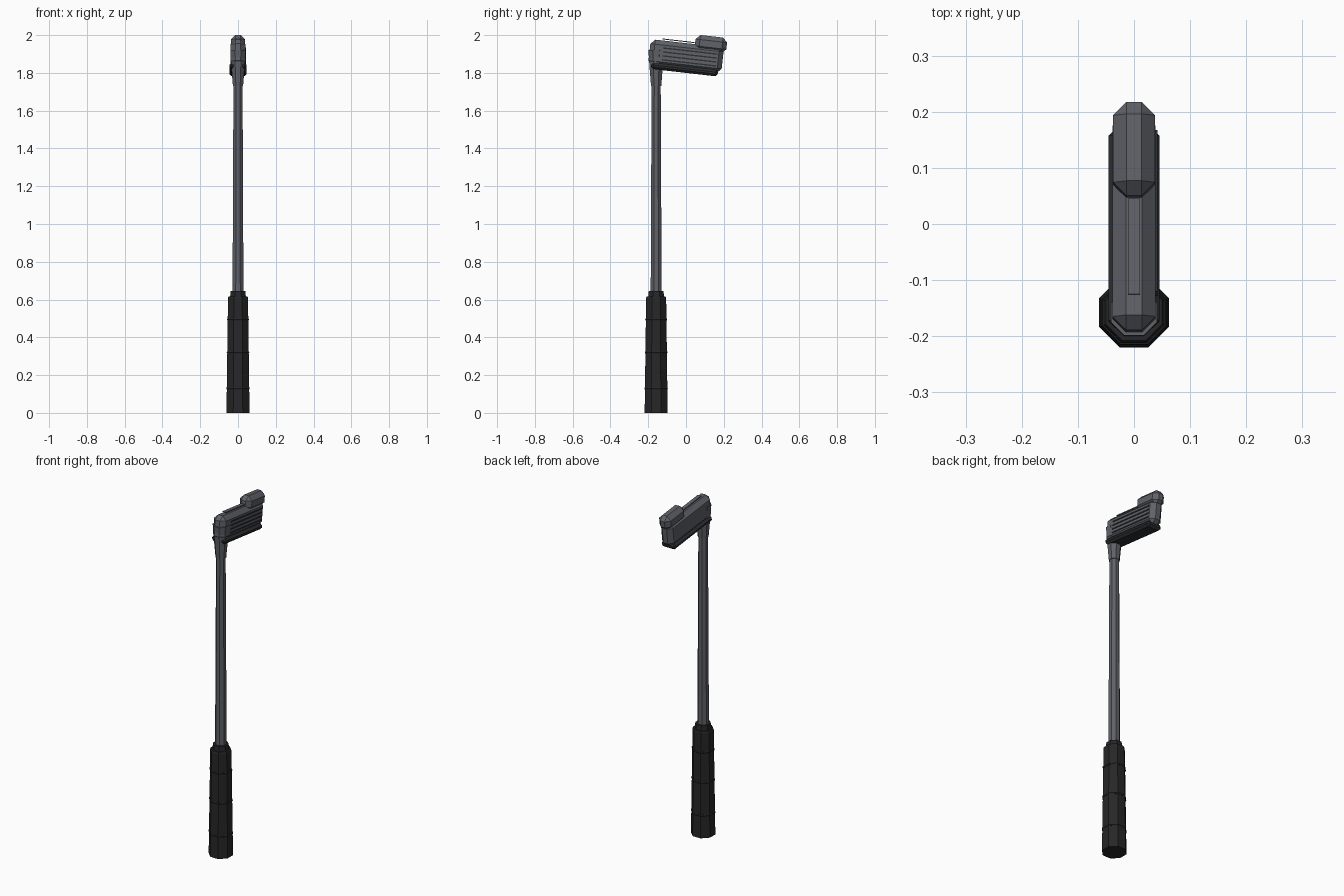
import bpy, bmesh, math
from mathutils import Matrix, Vector

if "Cube" in bpy.data.objects:
    bpy.data.objects.remove(bpy.data.objects["Cube"])

AXIS_Y = -0.158                 # shaft axis
TILT = math.radians(-6.5)       # head slopes down towards its toe


def material(name, rgb):
    m = bpy.data.materials.new(name)
    m.use_nodes = True
    m.diffuse_color = (*rgb, 1)
    m.node_tree.nodes["Principled BSDF"].inputs["Base Color"].default_value = (*rgb, 1)
    return m


steel = material("grey steel", (0.115, 0.122, 0.14))
rubber = material("black rubber", (0.02, 0.02, 0.02))
dark = material("dark metal", (0.028, 0.029, 0.033))


def finish(name, bm, mat):
    bmesh.ops.recalc_face_normals(bm, faces=bm.faces)
    mesh = bpy.data.meshes.new(name)
    bm.to_mesh(mesh)
    bm.free()
    mesh.materials.append(mat)
    ob = bpy.data.objects.new(name, mesh)
    bpy.context.collection.objects.link(ob)
    return ob


def octagon_turning(name, profile, mat):
    """Stack octagons of (half width, height) and cap both ends."""
    bm = bmesh.new()
    rings = []
    for half, z in profile:
        r = half / math.cos(math.pi / 8)
        rings.append([bm.verts.new((r * math.cos(a), AXIS_Y + r * math.sin(a), z))
                      for a in (math.pi * (i + 0.5) / 4 for i in range(8))])
    for low, high in zip(rings, rings[1:]):
        for i in range(8):
            j = (i + 1) % 8
            bm.faces.new((low[i], low[j], high[j], high[i]))
    bm.faces.new(rings[0])
    bm.faces.new(rings[-1])
    return finish(name, bm, mat)


def tilted_box(name, centre, size, mat, chamfer=0.0):
    """Box with chamfered edges, tilted with the head."""
    bm = bmesh.new()
    bmesh.ops.create_cube(bm, size=1)
    bmesh.ops.scale(bm, vec=size, verts=bm.verts)
    if chamfer:
        bmesh.ops.bevel(bm, geom=bm.edges[:], offset=chamfer, segments=1,
                        affect='EDGES', profile=0.5)
    bm.transform(Matrix.Translation(centre) @ Matrix.Rotation(TILT, 4, 'X'))
    return finish(name, bm, mat)


# Grip with raised bands and a collar
octagon_turning("grip", [(0.061, 0), (0.053, 0.61), (0.05, 0.616)], rubber)
octagon_turning("grip_collar", [(0.043, 0.6), (0.039, 0.645)], rubber)
for i, (z, half) in enumerate([(0.13, 0.062), (0.32, 0.06), (0.495, 0.058)]):
    octagon_turning(f"grip_band_{i + 1}",
                    [(half - 0.002, z - 0.006), (half, z), (half - 0.002, z + 0.006)], rubber)

# Shaft and flared socket
octagon_turning("shaft", [(0.029, 0.63), (0.024, 1.76)], steel)
octagon_turning("socket", [(0.027, 1.73), (0.035, 1.83), (0.041, 1.92)], steel)

# Head
HEAD = Vector((0, 0, 1.888))
tilted_box("head_body", HEAD, (0.077, 0.39, 0.138), steel, 0.024)
tilted_box("toe_block", (0, 0.132, 1.952), (0.075, 0.168, 0.084), steel, 0.024)
tilted_box("sole_plate", (0, -0.008, 1.818), (0.091, 0.355, 0.034), dark, 0.012)
tilted_box("sight_bar", (0, -0.04, 1.97), (0.022, 0.172, 0.005), steel)

# Striking face grooves on the left side
tilt = Matrix.Rotation(TILT, 3, 'X')
for i in range(4):
    offset = tilt @ Vector((0.0385, 0.02, -0.033 + 0.021 * i))
    tilted_box(f"face_groove_{i + 1}", HEAD + offset, (0.007, 0.29, 0.007), dark)
